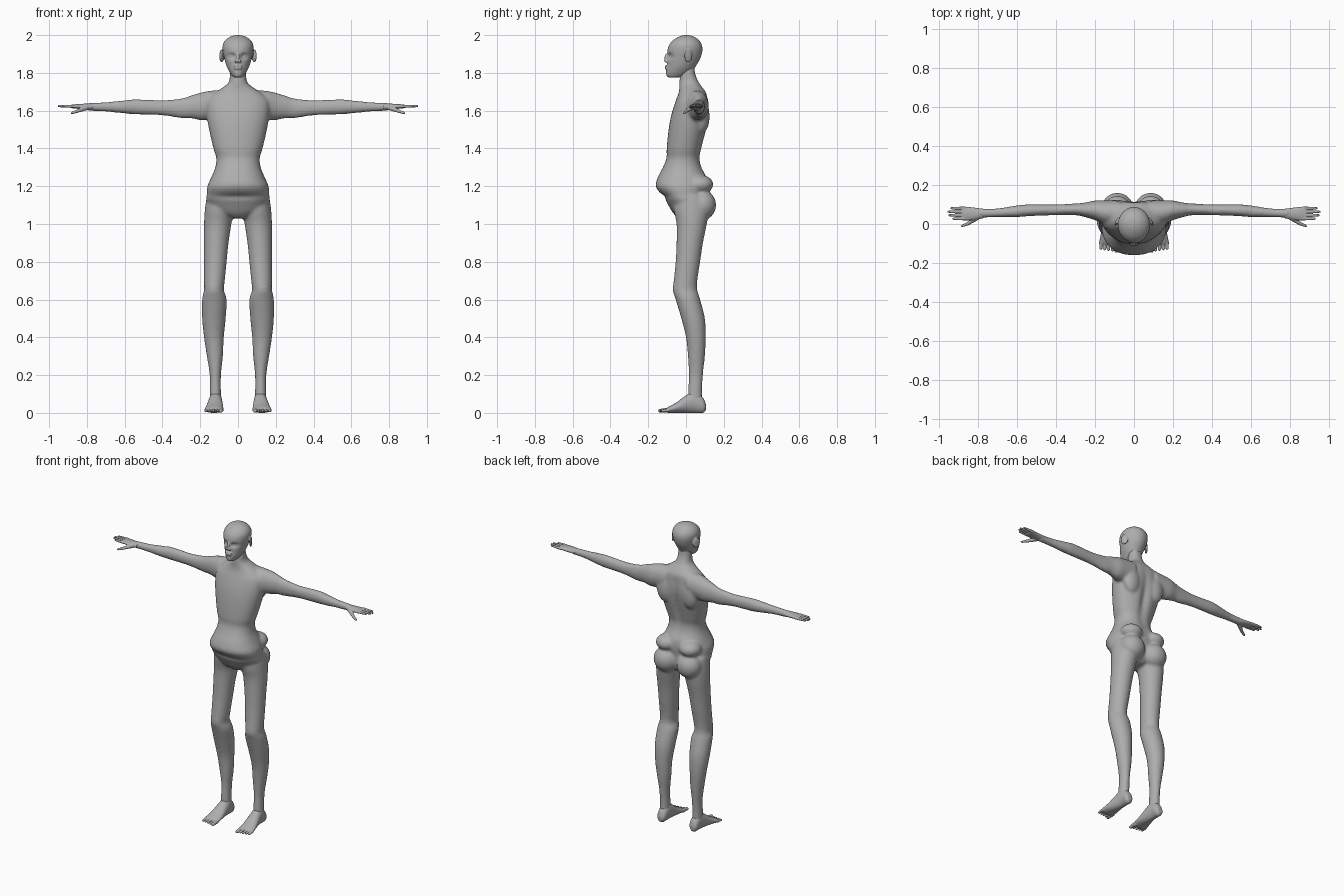
import bpy
import bmesh
from math import cos, sin, pi, exp
from mathutils import Matrix, Vector

default_cube = bpy.data.objects.get("Cube")
if default_cube:
    bpy.data.objects.remove(default_cube, do_unlink=True)

# Single skin colour
skin = bpy.data.materials.new("plain_grey")
skin.use_nodes = True
grey = (0.42, 0.42, 0.42, 1)
skin.diffuse_color = grey
for node in skin.node_tree.nodes:
    if node.type == 'BSDF_PRINCIPLED':
        node.inputs["Base Color"].default_value = grey
        node.inputs["Roughness"].default_value = 0.7

# Which coordinate the loft runs along, as (u, v, t) -> (x, y, z)
ALONG = {
    'X': lambda u, v, t: (t, u, v),
    'Y': lambda u, v, t: (u, t, v),
    'Z': lambda u, v, t: (u, v, t),
}


def smooth_stations(stations, steps=5):
    """Pass a smooth spline through the given cross-sections."""
    result = []
    last = len(stations) - 1
    for i in range(last):
        a, b, c, d = (Vector(stations[min(max(k, 0), last)])
                      for k in (i - 1, i, i + 1, i + 2))
        for step in range(steps):
            f = step / steps
            result.append(b + (c - a) * (f / 2)
                          + (a * 2 - b * 5 + c * 4 - d) * (f * f / 2)
                          + (b * 3 - a - c * 3 + d) * (f ** 3 / 2))
    result.append(Vector(stations[last]))
    return result


def loft(bm, axis, stations, sides=40, squareness=1.0):
    """Skin oval rings; each station is (t, u_min, u_max, v_min, v_max)."""
    rings = []
    for t, u_min, u_max, v_min, v_max in smooth_stations(stations):
        ring = []
        for k in range(sides):
            angle = 2 * pi * k / sides
            c, s = cos(angle), sin(angle)
            c = abs(c) ** squareness * (1 if c > 0 else -1)
            s = abs(s) ** squareness * (1 if s > 0 else -1)
            u = (u_min + u_max) / 2 + c * (u_max - u_min) / 2
            v = (v_min + v_max) / 2 + s * (v_max - v_min) / 2
            ring.append(bm.verts.new(ALONG[axis](u, v, t)))
        rings.append(ring)
    for low, high in zip(rings, rings[1:]):
        for k in range(sides):
            n = (k + 1) % sides
            bm.faces.new((low[k], low[n], high[n], high[k]))
    bm.faces.new(rings[0][::-1])
    bm.faces.new(rings[-1])


def blob(bm, centre, radii, turn=0.0):
    """Ellipsoid, optionally turned about the vertical."""
    matrix = (Matrix.Translation(centre) @ Matrix.Rotation(turn, 4, 'Z')
              @ Matrix.Diagonal((*radii, 1)))
    bmesh.ops.create_uvsphere(bm, u_segments=24, v_segments=16, radius=1, matrix=matrix)


def digit(bm, start, end, thick, thin):
    """Tapered finger or toe with a round tip."""
    start, end = Vector(start), Vector(end)
    span = end - start
    matrix = (Matrix.Translation((start + end) / 2)
              @ span.to_track_quat('Z', 'Y').to_matrix().to_4x4())
    bmesh.ops.create_cone(bm, cap_ends=True, segments=16, radius1=thick,
                          radius2=thin, depth=span.length, matrix=matrix)
    blob(bm, end, (thin, thin, thin))


def dent(bm, centre, radii, push):
    """Push nearby vertices with a soft falloff."""
    for vert in bm.verts:
        offset = vert.co - Vector(centre)
        distance = sum((o / r) ** 2 for o, r in zip(offset, radii))
        vert.co.y += push * exp(-distance)


def mirror_across(bm, keep=True):
    """Reflect in x, keeping the first side if asked."""
    geometry = bm.verts[:] + bm.edges[:] + bm.faces[:]
    if keep:
        copied = bmesh.ops.duplicate(bm, geom=geometry)["geom"]
        moved = [g for g in copied if isinstance(g, bmesh.types.BMVert)]
    else:
        moved = bm.verts[:]
    for vert in moved:
        vert.co.x = -vert.co.x


def finish(name, bm, voxel, smoothing):
    """Fuse the overlapping volumes into one smooth skin."""
    bmesh.ops.recalc_face_normals(bm, faces=bm.faces[:])
    mesh = bpy.data.meshes.new(name)
    bm.to_mesh(mesh)
    mesh.materials.append(skin)
    mesh.shade_smooth()
    obj = bpy.data.objects.new(name, mesh)
    bpy.context.scene.collection.objects.link(obj)
    fuse = obj.modifiers.new("fuse", 'REMESH')
    fuse.mode = 'VOXEL'
    fuse.voxel_size = voxel
    fuse.use_smooth_shade = True
    relax = obj.modifiers.new("relax", 'SMOOTH')
    relax.factor = 0.5
    relax.iterations = smoothing
    return obj


# Body: arm and leg on one side, then mirrored
body = bmesh.new()
loft(body, 'X', [
    (.08, 0, .12, 1.56, 1.71), (.15, 0, .12, 1.55, 1.705), (.2, .02, .12, 1.55, 1.695),
    (.25, .035, .11, 1.56, 1.68), (.3, .045, .105, 1.56, 1.665), (.4, .045, .1, 1.575, 1.655),
    (.54, .04, .1, 1.58, 1.66), (.6, .035, .095, 1.585, 1.655), (.7, .035, .08, 1.595, 1.645),
    (.8, .03, .08, 1.6, 1.64)])
loft(body, 'Z', [
    (1.15, .03, .165, -.06, .1), (1.08, .02, .175, -.065, .12), (1, .035, .18, -.05, .11),
    (.9, .05, .18, -.05, .09), (.8, .06, .18, -.055, .075), (.7, .07, .18, -.065, .06),
    (.65, .075, .18, -.07, .06), (.6, .06, .19, -.055, .075), (.5, .065, .19, -.025, .1),
    (.4, .075, .18, 0, .105), (.3, .08, .165, .01, .1), (.2, .09, .15, .015, .09),
    (.1, .09, .15, .01, .085), (.04, .09, .15, .01, .09)])
blob(body, (.085, .085, 1.1), (.08, .075, .08))       # buttock
blob(body, (.085, .075, 1.21), (.07, .07, .05))       # back of hip
blob(body, (.09, .085, 1.57), (.06, .04, .09))        # shoulder blade
mirror_across(body)

# Torso and neck: height, half width, front, back
torso = [
    (1.03, .03, -.04, .07), (1.06, .12, -.07, .1), (1.12, .165, -.105, .11),
    (1.155, .165, -.13, .11), (1.2, .162, -.16, .115), (1.25, .14, -.148, .11),
    (1.3, .12, -.122, .085), (1.35, .115, -.103, .075), (1.4, .13, -.102, .085),
    (1.5, .153, -.092, .11), (1.58, .166, -.077, .12), (1.65, .165, -.055, .115),
    (1.69, .13, -.04, .11), (1.72, .085, -.035, .09), (1.75, .05, -.035, .068),
    (1.8, .042, -.03, .048), (1.86, .04, -.02, .045)]
loft(body, 'Z', [(z, -half, half, front, back) for z, half, front, back in torso],
     sides=64, squareness=.9)
dent(body, (0, .12, 1.45), (.025, .06, .16), -.02)    # spine groove
dent(body, (0, -.13, 1.145), (.14, .06, .012), .014)  # fold under belly
finish("body", body, .008, 8)

# Head: height, half width, front, back
head = bmesh.new()
skull = [
    (1.775, .02, -.09, -.04), (1.785, .032, -.103, 0), (1.81, .048, -.105, .035),
    (1.84, .062, -.1, .055), (1.88, .073, -.1, .077), (1.92, .081, -.098, .087),
    (1.95, .08, -.088, .083), (1.975, .065, -.066, .067), (1.993, .038, -.035, .04),
    (2.0, .01, -.01, .015)]
loft(head, 'Z', [(z, -half, half, front, back) for z, half, front, back in skull], sides=64)
for side in (1, -1):
    dent(head, (side * .033, -.085, 1.888), (.018, .05, .013), .02)
for side in (1, -1):
    blob(head, (side * .033, -.067, 1.888), (.014, .014, .012))             # eyeball
    blob(head, (side * .086, .012, 1.89), (.008, .024, .035), side * .5)    # ear
    blob(head, (side * .01, -.105, 1.862), (.008, .01, .007))               # nostril
blob(head, (0, -.1, 1.878), (.01, .014, .026))        # nose
for height in (1.835, 1.824):
    blob(head, (0, -.1, height), (.024, .013, .006))  # lips
finish("head", head, .0045, 2)

# Hands and feet, one object per side
for side_name, flipped in (("left", False), ("right", True)):
    hand = bmesh.new()
    loft(hand, 'X', [
        (.77, .03, .078, 1.602, 1.638), (.81, .022, .083, 1.605, 1.637),
        (.85, .018, .088, 1.61, 1.635), (.88, .02, .088, 1.613, 1.632)])
    for index, reach in enumerate((.925, .945, .949, .935)):
        y = .027 + index * .018
        digit(hand, (.865, y, 1.623), (reach, y, 1.624), .009, .006)
    digit(hand, (.8, .035, 1.617), (.85, .002, 1.598), .014, .009)   # thumb
    digit(hand, (.85, .002, 1.598), (.88, -.01, 1.587), .009, .006)

    foot = bmesh.new()
    loft(foot, 'Y', [
        (.105, .105, .135, .015, .045), (.09, .09, .147, 0, .08), (.05, .085, .152, 0, .115),
        (.01, .082, .158, 0, .1), (-.05, .078, .17, 0, .056), (-.09, .078, .177, 0, .034),
        (-.105, .084, .172, .004, .024)])
    for index in range(5):
        x = .09 + index * .02
        thick = .013 if index == 0 else .009
        digit(foot, (x, -.09, .015), (x, -.137 + index * .003, .011), thick, thick * .8)

    for part, bm in (("hand", hand), ("foot", foot)):
        if flipped:
            mirror_across(bm, keep=False)
        finish(side_name + "_" + part, bm, .003, 2)
